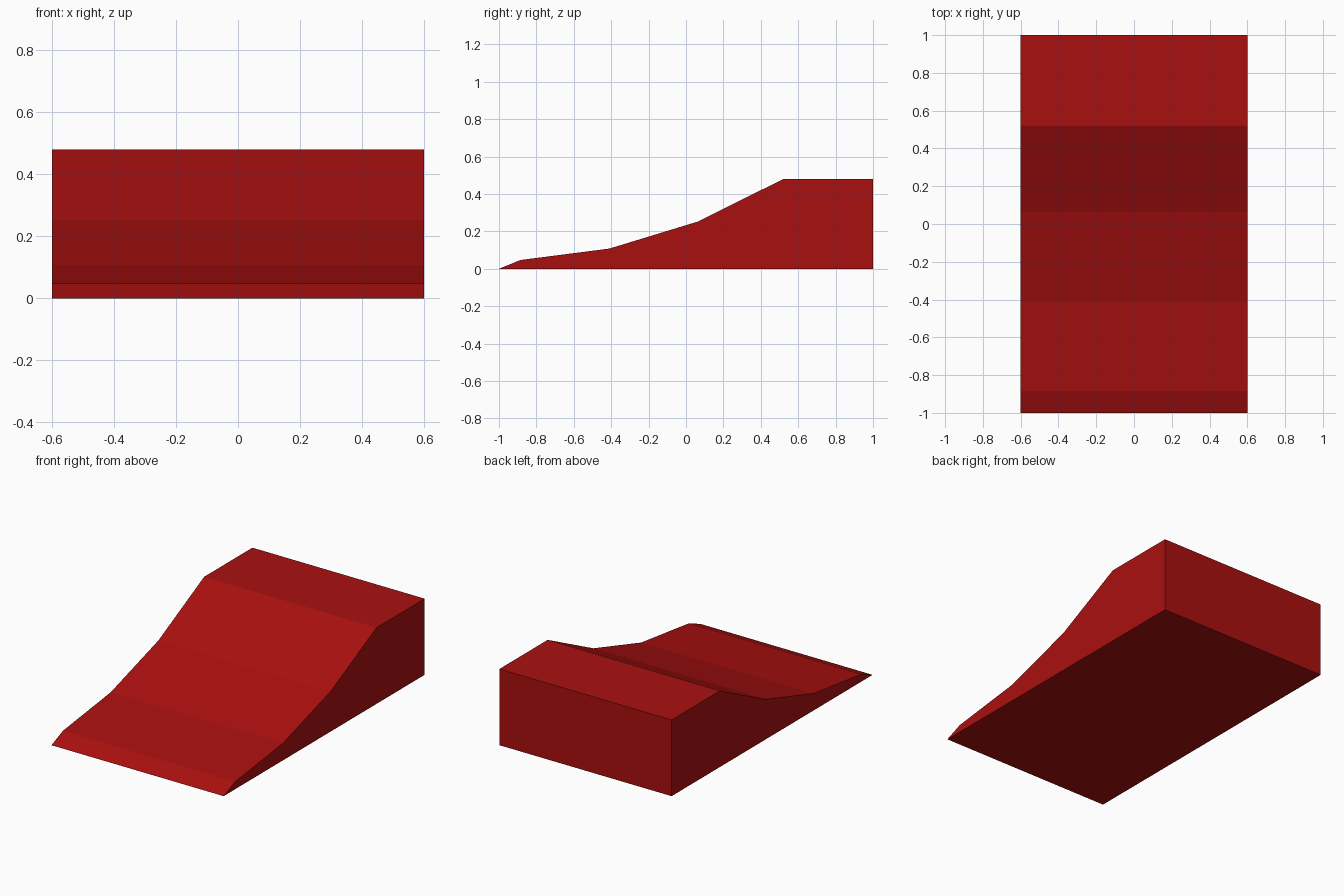
import bpy
import bmesh
from mathutils import Vector

cube = bpy.data.objects.get("Cube")
if cube:
    bpy.data.objects.remove(cube, do_unlink=True)

# Single red paint
red = bpy.data.materials.new("deep_red")
colour = (0.40, 0.005, 0.005, 1.0)
red.use_nodes = True
red.diffuse_color = colour
red.node_tree.nodes["Principled BSDF"].inputs["Base Color"].default_value = colour

# Side profile (y, z): lip, gentle slope, steeper slopes, flat deck
HALF_WIDTH = 0.60
profile = [(-1, 0), (-0.885, 0.047), (-0.41, 0.108), (0.065, 0.253),
           (0.52, 0.48), (1, 0.48), (1, 0)]

# Extrude the profile across the width
bm = bmesh.new()
side = bm.faces.new([bm.verts.new((-HALF_WIDTH, y, z)) for y, z in profile])
result = bmesh.ops.extrude_face_region(bm, geom=[side], use_keep_orig=True)
moved = [v for v in result["geom"] if isinstance(v, bmesh.types.BMVert)]
bmesh.ops.translate(bm, verts=moved, vec=Vector((2 * HALF_WIDTH, 0, 0)))
bmesh.ops.recalc_face_normals(bm, faces=bm.faces)

mesh = bpy.data.meshes.new("ramp")
bm.to_mesh(mesh)
bm.free()
mesh.materials.append(red)
ramp = bpy.data.objects.new("ramp", mesh)
bpy.context.collection.objects.link(ramp)
